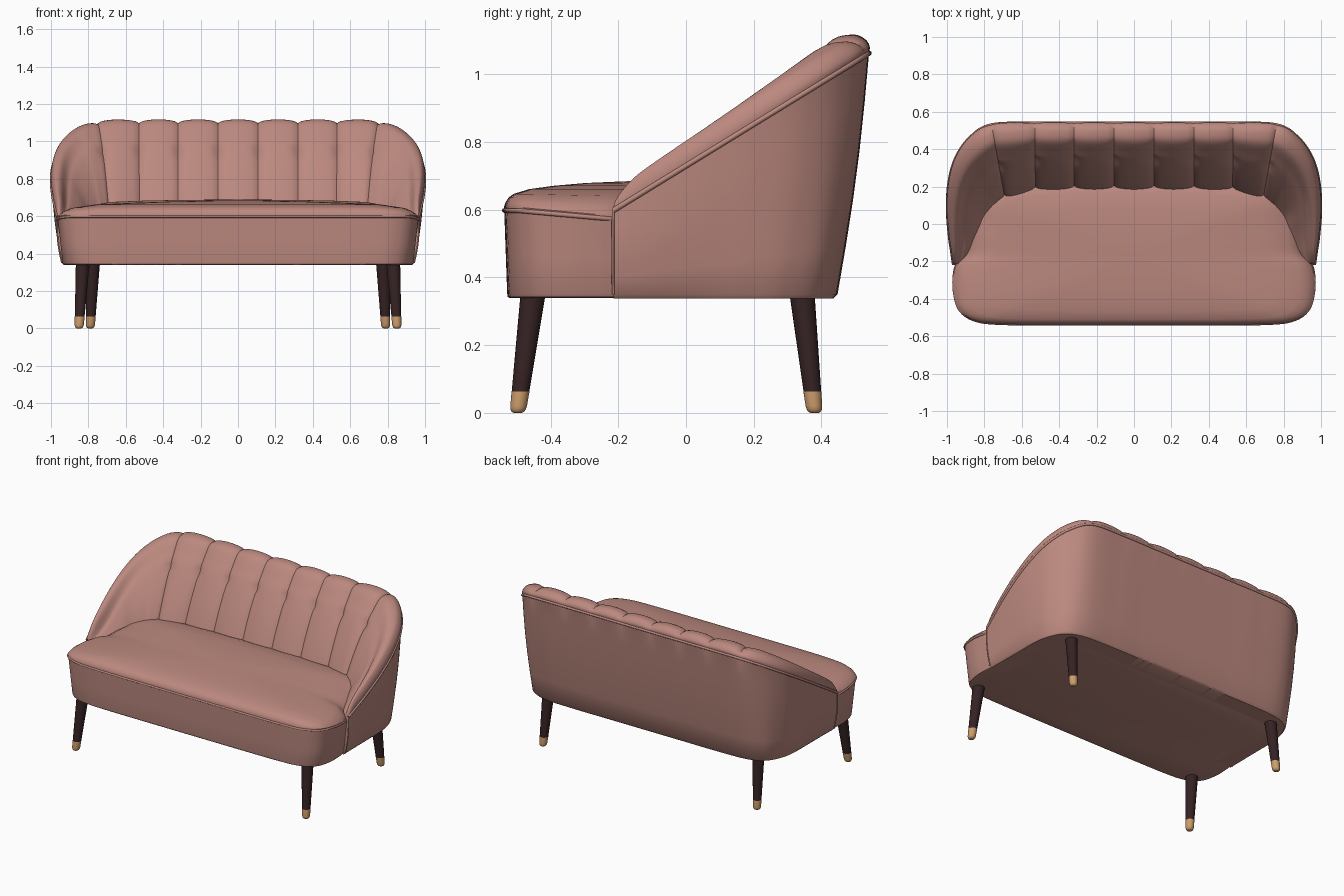
import bpy, bmesh, math
from mathutils import Vector

if "Cube" in bpy.data.objects:
    bpy.data.objects.remove(bpy.data.objects["Cube"])


def material(name, rgb):
    m = bpy.data.materials.new(name)
    m.diffuse_color = (*rgb, 1)
    m.use_nodes = True
    m.node_tree.nodes["Principled BSDF"].inputs["Base Color"].default_value = m.diffuse_color
    return m


FABRIC = material("dusty pink fabric", (0.50, 0.25, 0.212))
DARK = material("dark wood", (0.036, 0.016, 0.017))
PALE = material("pale wood", (0.62, 0.34, 0.15))


def spline(keys, n):
    """Catmull-Rom through keys of any dimension, n steps per segment."""
    out = []
    for i in range(len(keys) - 1):
        a, b, c, d = (keys[max(i - 1, 0)], keys[i], keys[i + 1],
                      keys[min(i + 2, len(keys) - 1)])
        for s in range(n):
            t = s / n
            out.append(tuple(
                0.5 * (2 * q + (r - p) * t + (2 * p - 5 * q + 4 * r - u) * t * t
                       + (3 * q - p - 3 * r + u) * t ** 3)
                for p, q, r, u in zip(a, b, c, d)))
    return out + [tuple(keys[-1])]


def loft(name, rows, mat, closed=True):
    """Skin rows of points and cap both ends."""
    bm = bmesh.new()
    vs = [[bm.verts.new(p) for p in row] for row in rows]
    n = len(rows[0])
    for a, b in zip(vs, vs[1:]):
        for j in range(n if closed else n - 1):
            k = (j + 1) % n
            bm.faces.new((a[j], a[k], b[k], b[j]))
    bm.faces.new(vs[0])
    bm.faces.new(vs[-1])
    bmesh.ops.recalc_face_normals(bm, faces=bm.faces)
    me = bpy.data.meshes.new(name)
    bm.to_mesh(me)
    bm.free()
    me.materials.append(mat)
    ob = bpy.data.objects.new(name, me)
    bpy.context.collection.objects.link(ob)
    bpy.ops.object.select_all(action='DESELECT')
    ob.select_set(True)
    bpy.context.view_layer.objects.active = ob
    bpy.ops.object.shade_smooth_by_angle(angle=math.radians(45))
    return ob


def piping(name, pts, r):
    cu = bpy.data.curves.new(name, 'CURVE')
    cu.dimensions = '3D'
    cu.bevel_depth = r
    cu.bevel_resolution = 2
    cu.use_fill_caps = True
    sp = cu.splines.new('POLY')
    sp.points.add(len(pts) - 1)
    for q, p in zip(sp.points, pts):
        q.co = (*p, 1)
    cu.materials.append(FABRIC)
    ob = bpy.data.objects.new(name, cu)
    bpy.context.collection.objects.link(ob)
    bpy.ops.object.select_all(action='DESELECT')
    ob.select_set(True)
    bpy.context.view_layer.objects.active = ob
    bpy.ops.object.convert(target='MESH')


def outline(half):
    """Closed plan outline from a right-hand half running front to back."""
    h = spline(half, 6)
    return h + [(-x, y) for x, y in reversed(h)]


def seam_z(y):
    return 0.598 - 0.09 * max(0, min(y, -0.2) + 0.5)


# Base box
FRONT = [(0.35, -0.537), (0.72, -0.533), (0.86, -0.512), (0.935, -0.455),
         (0.962, -0.36), (0.962, -0.27)]
base = outline(FRONT + [(0.955, -0.21), (0.925, 0), (0.915, 0.25),
                        (0.85, 0.38), (0.72, 0.43), (0.3, 0.435)])
rows = []
for k, z in ((0.955, 0.34), (0.968, 0.343), (0.973, 0.352), (0.985, 0.46), (1, 1)):
    rows.append([(x * k, y * (0.4 + 0.6 * k), z if z < 1 else seam_z(y)) for x, y in base])
loft("base", rows, FABRIC)

# Seat cushion
seat = outline(FRONT + [(0.945, -0.21), (0.90, -0.15), (0.88, 0),
                        (0.80, 0.2), (0.3, 0.25)])
rows = []
for k, h in ((1, 0.598), (1.002, 0.608), (0.99, 0.622), (0.965, 0.636), (0.925, 0.647),
             (0.8, 0.661), (0.6, 0.671), (0.35, 0.679), (0.1, 0.683)):
    row = []
    for x, y in seat:
        X, Y = x * k, -0.17 + (y + 0.17) * k
        w = max(0, k - 0.9) * 10
        row.append((X, Y, h + (seam_z(Y) - 0.598) * w + 0.05 * max(0, Y + 0.2)))
    rows.append(row)
loft("seat_cushion", rows, FABRIC)
edge = [(x, y, seam_z(y)) for x, y in seat if y < -0.205]
half = len(edge) // 2
piping("seat_piping", edge[half:][::-1][::-1] + edge[:half], 0.007)

# Wrap-around back: outer top xy, outer bottom xy, inner foot xy, padding height
KEYS = [(0.107, 0.54, 0.107, 0.447, 0.107, 0.17, 0.055),
        (0.320, 0.54, 0.320, 0.447, 0.320, 0.17, 0.055),
        (0.530, 0.54, 0.530, 0.447, 0.525, 0.165, 0.055),
        (0.765, 0.53, 0.740, 0.437, 0.685, 0.12, 0.055),
        (0.880, 0.46, 0.855, 0.39, 0.735, 0.095, 0.058),
        (0.955, 0.35, 0.915, 0.29, 0.765, 0.06, 0.062),
        (0.990, 0.22, 0.935, 0.18, 0.790, 0.02, 0.066),
        (0.998, 0.08, 0.938, 0.06, 0.805, -0.03, 0.068),
        (0.988, -0.06, 0.940, -0.06, 0.825, -0.085, 0.068),
        (0.975, -0.15, 0.941, -0.15, 0.855, -0.15, 0.06),
        (0.968, -0.20, 0.942, -0.20, 0.89, -0.195, 0.035),
        (0.966, -0.215, 0.942, -0.215, 0.915, -0.21, 0.012)]
flip = [(-a, b, -c, d, -e, f, p) for a, b, c, d, e, f, p in reversed(KEYS)]
N = 12
stations = spline(flip + KEYS, N)
# Padding profile: distance towards the seat, padding factor, height factor
PAD = spline([(0, 0, 1), (-0.005, 0.4, 1), (0.035, 0.78, 1), (0.12, 1, 1), (0.27, 0.75, 1),
              (0.43, 0, 0.94), (0.57, 0, 0.80), (0.78, 0, 0.52), (0.94, 0, 0.26),
              (1, 0, 0.12), (1.03, 0, 0)], 4)
grid = []
for ox, oy, bx, by, ix, iy, p in stations:
    O, B, I = Vector((ox, oy, 0)), Vector((bx, by, 0)), Vector((ix, iy, 0))
    d = (I - O).normalized()
    zs, up = 0.73 + 0.615 * oy, Vector((0, 0, 1))
    row = [B + d * 0.12 + up * 0.338, B + d * 0.012 + up * 0.338, B + up * 0.35]
    for t in (0.2, 0.4, 0.6, 0.8):
        row.append(B.lerp(O, t) - d * 0.01 * math.sin(math.pi * t)
                   + up * (0.35 + (zs - 0.35) * t))
    row += [O.lerp(I, f) + up * (0.56 + (zs - 0.56) * h + p * a) for f, a, h in PAD]
    grid.append(row)
J0 = 7
JB = J0 + 24  # button row
first, last = len(KEYS) - 4, len(KEYS) + 3  # first and last seam key
buttons = [grid[i * N][JB] for i in range(first, last + 1)]


def groove(i):
    """1 on a channel seam, falling to 0 in the middle of a channel."""
    s = i / N
    if first <= s <= last:
        u = s - math.floor(s)
    elif first - 1 < s < first:
        u = (first - s) / 2
    elif last < s < last + 1:
        u = (s - last) / 2
    else:
        return 0
    return 1 - abs(math.sin(math.pi * u)) ** 0.5


shell = [list(r) for r in grid]
for i in range(1, len(grid) - 1):
    for j in range(J0 + 1, len(grid[0]) - 1):
        q = grid[i][j]
        n = (grid[i][j + 1] - grid[i][j - 1]).cross(grid[i + 1][j] - grid[i - 1][j]).normalized()
        depth = 0.02 * groove(i) * min(1, (j - J0) / 10)
        depth += 0.014 * sum(math.exp(-((q - b).length / 0.028) ** 2) for b in buttons)
        shell[i][j] = q - n * depth
loft("back_and_arms", shell, FABRIC, closed=False)
piping("back_piping", [r[J0] for r in shell], 0.008)
for side, r in (("left", shell[0]), ("right", shell[-1])):
    piping(side + "_arm_front_piping", r[2:J0 + 1], 0.004)


# Tapered legs with pale tips
def leg_part(name, foot, top, rings, mat):
    rows = []
    for z, r in rings:
        t = z / 0.35
        cx, cy = (foot[k] + (top[k] - foot[k]) * t for k in (0, 1))
        rows.append([(cx + r * math.cos(a * math.pi / 12), cy + r * math.sin(a * math.pi / 12), z)
                     for a in range(24)])
    loft(name, rows, mat)


for end, foot, top in (("front", (0.85, -0.497), (0.83, -0.452)),
                       ("back", (0.79, 0.38), (0.775, 0.343))):
    for side, s in (("left", -1), ("right", 1)):
        f, t = (s * foot[0], foot[1]), (s * top[0], top[1])
        leg_part(f"{end}_{side}_leg", f, t, ((0.062, 0.026), (0.35, 0.037)), DARK)
        leg_part(f"{end}_{side}_leg_tip", f, t,
                 ((0, 0.012), (0.003, 0.018), (0.01, 0.0225), (0.02, 0.0245), (0.063, 0.0265)), PALE)
